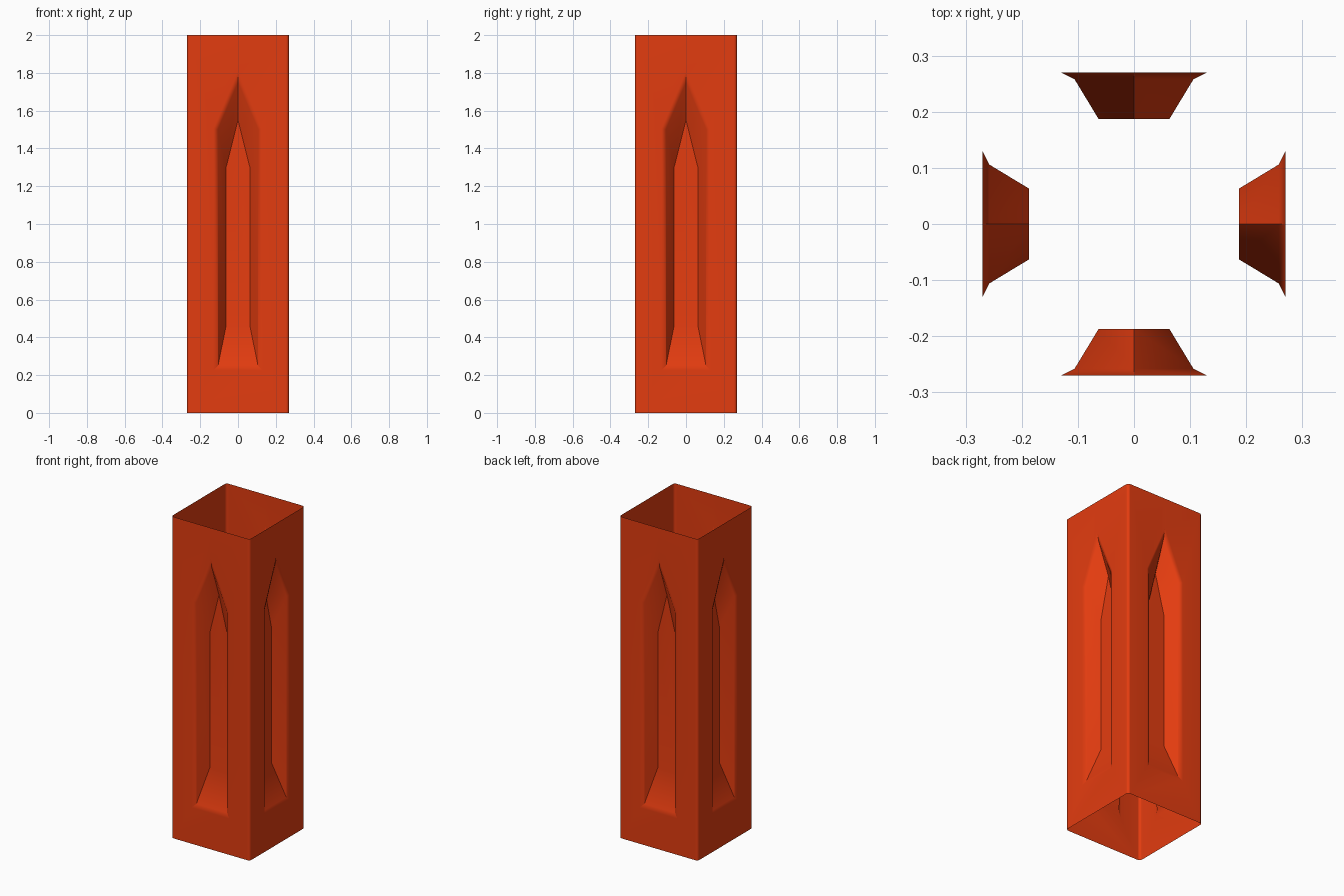
import bpy, bmesh, math
from mathutils import Matrix, Vector

cube = bpy.data.objects.get("Cube")
if cube:
    bpy.data.objects.remove(cube, do_unlink=True)

HALF, RADIUS, HEIGHT = 0.27, 0.016, 2.0
FLAT = HALF - RADIUS
ARC_STEPS = 3

red = bpy.data.materials.new("orange_red")
red.use_nodes = True
colour = (0.77, 0.045, 0.005, 1)
red.diffuse_color = colour
red.node_tree.nodes["Principled BSDF"].inputs["Base Color"].default_value = colour


def outline(bm, turn, half_width, bottom, shoulder, apex, depth):
    """Five-point pointed-window outline on one side of the shaft."""
    points = [(-half_width, bottom), (half_width, bottom), (half_width, shoulder),
              (0, apex), (-half_width, shoulder)]
    return [bm.verts.new(turn @ Vector((x, -depth, z))) for x, z in points]


def bridge(bm, outer, inner):
    for i in range(len(outer)):
        j = (i + 1) % len(outer)
        bm.faces.new((outer[i], outer[j], inner[j], inner[i]))


bm = bmesh.new()
for side in range(4):
    turn = Matrix.Rotation(side * math.pi / 2, 3, "Z")

    # Flat wall, softened lip, sloping recess and recess floor
    rings = [outline(bm, turn, *ring) for ring in (
        (FLAT, 0, HEIGHT, HEIGHT, HALF),
        (0.13, 0.225, 1.505, 1.81, HALF),
        (0.106, 0.25, 1.5, 1.75, 0.258),
        (0.063, 0.46, 1.3, 1.55, 0.187))]
    for outer, inner in zip(rings, rings[1:]):
        bridge(bm, outer, inner)
    bm.faces.new(rings[-1])

    # Rounded corner strip
    columns = []
    for step in range(ARC_STEPS + 1):
        a = step / ARC_STEPS * math.pi / 2
        x, y = FLAT + RADIUS * math.sin(a), -FLAT - RADIUS * math.cos(a)
        columns.append([bm.verts.new(turn @ Vector((x, y, z))) for z in (0, HEIGHT)])
    for left, right in zip(columns, columns[1:]):
        bm.faces.new((left[0], right[0], right[1], left[1]))

bmesh.ops.remove_doubles(bm, verts=bm.verts, dist=0.0005)
mesh = bpy.data.meshes.new("panelled_shaft")
bm.to_mesh(mesh)
bm.free()
mesh.materials.append(red)

shaft = bpy.data.objects.new("panelled_shaft", mesh)
bpy.context.collection.objects.link(shaft)
bpy.ops.object.select_all(action="DESELECT")
shaft.select_set(True)
bpy.context.view_layer.objects.active = shaft
bpy.ops.object.shade_smooth_by_angle(angle=math.radians(32))

# Keep the broad walls evenly flat beside the rounded edges
weighted = shaft.modifiers.new("flat_walls", "WEIGHTED_NORMAL")
weighted.keep_sharp = True
